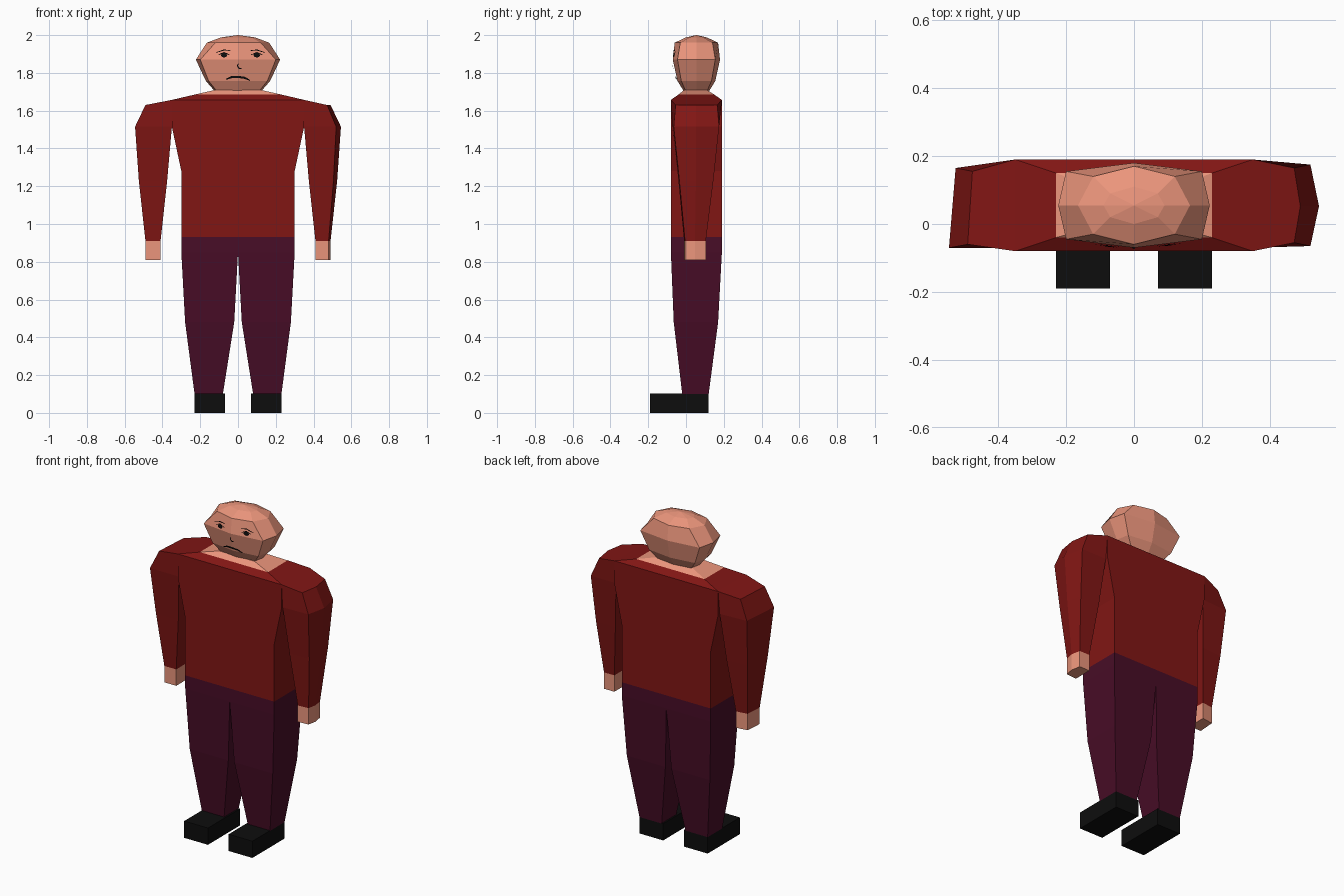
import bpy, bmesh
from math import cos, sin, tau

if "Cube" in bpy.data.objects:
    bpy.data.objects.remove(bpy.data.objects["Cube"])

def material(name, rgb):
    m = bpy.data.materials.new(name)
    m.diffuse_color = (*rgb, 1)
    m.use_nodes = True
    m.node_tree.nodes["Principled BSDF"].inputs["Base Color"].default_value = m.diffuse_color
    return m

RED = material("red_cloth", (0.22, 0.008, 0.007))
PURPLE = material("purple_cloth", (0.065, 0.004, 0.02))
SKIN = material("skin", (0.83, 0.30, 0.20))
BLACK = material("black", (0.004, 0.004, 0.004))

def loft(name, rings, mat, bottom=True, top=True):
    """Join rings of equal point count with flat faces."""
    bm = bmesh.new()
    loops = [[bm.verts.new(p) for p in r] for r in rings]
    n = len(loops[0])
    for a, b in zip(loops, loops[1:]):
        for i in range(n):
            j = (i + 1) % n
            bm.faces.new((a[i], a[j], b[j], b[i]))
    if bottom:
        bm.faces.new(loops[0][::-1])
    if top:
        bm.faces.new(loops[-1])
    bmesh.ops.recalc_face_normals(bm, faces=bm.faces)
    me = bpy.data.meshes.new(name)
    bm.to_mesh(me)
    bm.free()
    me.materials.append(mat)
    ob = bpy.data.objects.new(name, me)
    bpy.context.collection.objects.link(ob)
    return ob

def rect(x0, x1, y0, y1, z):
    return [(x0, y0, z), (x1, y0, z), (x1, y1, z), (x0, y1, z)]

# Sweater torso, bare collar and hips
loft("sweater", [rect(-x, x, y0, y1, z) for x, y0, y1, z in (
    (0.30, -0.08, 0.19, 0.93), (0.30, -0.08, 0.19, 1.28), (0.35, -0.08, 0.19, 1.515),
    (0.35, -0.08, 0.19, 1.657), (0.23, -0.04, 0.15, 1.685))], RED, False, False)
loft("neck", [rect(-0.23, 0.23, -0.04, 0.15, 1.685),
              rect(-0.12, 0.12, -0.01, 0.11, 1.71)], SKIN, False)
loft("hips", [rect(-0.30, 0.30, -0.08, 0.19, 0.85),
              rect(-0.30, 0.30, -0.08, 0.19, 0.93)], PURPLE, False, False)

# Legs and shoes
for side, s in (("left", -1), ("right", 1)):
    loft(side + "_leg", [rect(s * a, s * b, y0, y1, z) for a, b, y0, y1, z in (
        (0.08, 0.23, -0.02, 0.12, 0.10), (0.02, 0.28, -0.065, 0.17, 0.48),
        (0.0, 0.30, -0.08, 0.19, 0.85))], PURPLE, True, False)
    loft(side + "_shoe", [rect(s * 0.07, s * 0.23, -0.19, 0.12, z) for z in (0, 0.102)], BLACK)

# Arms: inner x, outer x, front y, back y, z; the right one has a ridge outside
ARM = ((0.41, 0.49, -0.01, 0.105, 0.81), (0.41, 0.49, -0.01, 0.105, 0.91),
       (0.375, 0.525, -0.04, 0.145, 1.23), (0.35, 0.545, -0.07, 0.175, 1.515))

def arm_ring(s, a, b, y0, y1, z):
    if s < 0:
        return [(-a, y0, z), (-b, y0, z), (-b + (b - a) * 0.1, y1 - 0.01, z), (-a, y1, z)]
    c = b - (b - a) * 0.13
    return [(a, y0, z), (c, y0 + 0.005, z), (b, (y0 + y1) / 2, z), (c, y1, z), (a, y1, z)]

for side, s in (("left", -1), ("right", 1)):
    rings = [arm_ring(s, *r) for r in ARM]
    shoulder = arm_ring(s, 0.35, 0.49, -0.06, 0.165, 1.63)
    for i in (0, len(shoulder) - 1):
        shoulder[i] = (s * 0.35, -0.08 if i == 0 else 0.19, 1.657)
    loft(side + "_hand", rings[:2], SKIN, True, False)
    loft(side + "_sleeve", rings[1:] + [shoulder], RED, False, True)

# Faceted head: eight-sided rings given as side x, corner x, corner y, front y, z
CY = 0.055
def head_ring(sx, cx, cy, fy, z):
    return [(sx, CY, z), (cx, CY + cy, z), (0, CY + fy, z), (-cx, CY + cy, z),
            (-sx, CY, z), (-cx, CY - cy, z), (0, CY - fy, z), (cx, CY - cy, z)]

loft("head", [head_ring(*r) for r in (
    (0.12, 0.11, 0.055, 0.065, 1.70), (0.17, 0.155, 0.08, 0.10, 1.757),
    (0.223, 0.20, 0.10, 0.125, 1.87), (0.165, 0.12, 0.085, 0.115, 1.96),
    (0.09, 0.07, 0.035, 0.055, 1.988), (0.002, 0.001, 0.001, 0.002, 2.0))], SKIN)

# Drawn face: flat shapes laid just in front of the head
def face_y(x, z):
    y = -0.07 + (0.11 * (z - 1.87) if z > 1.87 else 0.22 * (1.87 - z))
    return y + 0.125 * abs(x) - 0.008

def face_shape(name, pts):
    loft(name, [[(x, face_y(x, z), z) for x, z in pts]], BLACK, False, True)

def face_stroke(name, pts, w):
    n = len(pts) - 1
    rows = []
    for i, (x, z) in enumerate(pts):
        a, b = pts[max(i - 1, 0)], pts[min(i + 1, n)]
        dx, dz = b[0] - a[0], b[1] - a[1]
        d = (dx * dx + dz * dz) ** 0.5
        h = w / 2 * (0.4 if i in (0, n) else 1)
        rows.append(((x - dz / d * h, z + dx / d * h), (x + dz / d * h, z - dx / d * h)))
    face_shape(name, [r[0] for r in rows] + [r[1] for r in rows[::-1]])

for side, x, s in (("left", -0.074, -1), ("right", 0.10, 1)):
    face_shape(side + "_eye", [(x + 0.017 * cos(tau * i / 10), 1.893 + 0.011 * sin(tau * i / 10))
                               for i in range(10)])
    face_stroke(side + "_eyelid", [(x - 0.03, 1.896), (x, 1.907), (x + 0.03, 1.896)], 0.007)
    face_stroke(side + "_eyebrow", [(x - s * 0.035, 1.918), (x, 1.921), (x + s * 0.042, 1.908)], 0.006)
face_stroke("nose", [(0.002, 1.85), (-0.003, 1.838), (0.004, 1.825), (0.02, 1.822)], 0.007)
face_stroke("mouth", [(-0.064, 1.766), (-0.035, 1.777), (0, 1.779), (0.035, 1.774), (0.064, 1.76)], 0.011)
